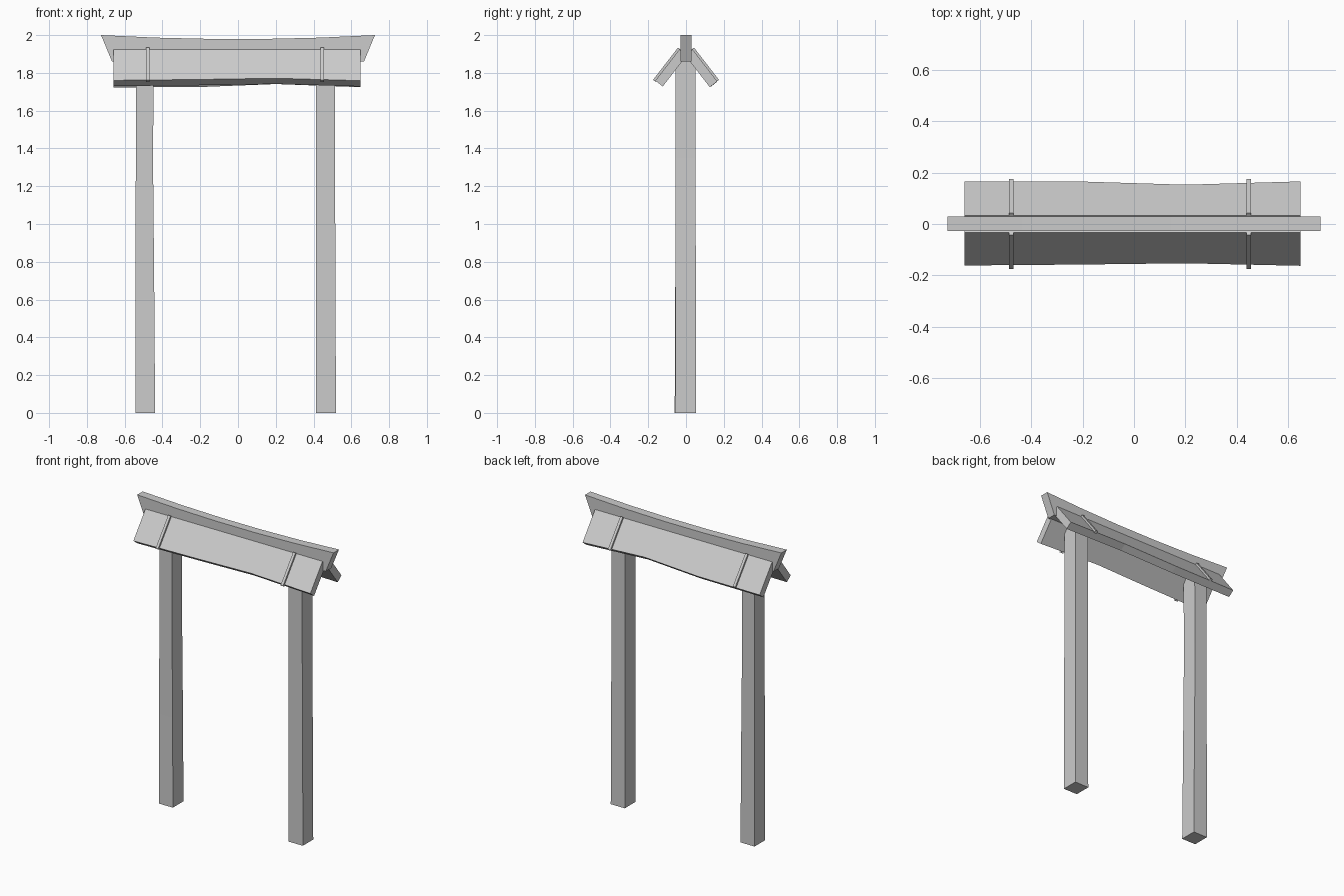
import bpy, bmesh
from mathutils import Vector

if "Cube" in bpy.data.objects:
    bpy.data.objects.remove(bpy.data.objects["Cube"])


def loft(name, sections):
    """Bridge a row of four-point sections into a closed bar."""
    bm = bmesh.new()
    rings = [[bm.verts.new(p) for p in s] for s in sections]
    for a, b in zip(rings, rings[1:]):
        for i in range(4):
            j = (i + 1) % 4
            bm.faces.new((a[i], a[j], b[j], b[i]))
    bm.faces.new(rings[0])
    bm.faces.new(rings[-1])
    bmesh.ops.recalc_face_normals(bm, faces=bm.faces)
    mesh = bpy.data.meshes.new(name)
    bm.to_mesh(mesh)
    bm.free()
    ob = bpy.data.objects.new(name, mesh)
    bpy.context.collection.objects.link(ob)
    return ob


# Posts: slightly uneven hewn timbers, rows are (z, x0, x1, y0, y1)
def post(name, rows):
    loft(name, [[(x0, y0, z), (x1, y0, z), (x1, y1, z), (x0, y1, z)]
                for z, x0, x1, y0, y1 in rows])


post("left_post", [(0, -.543, -.439, -.060, .052), (.6, -.543, -.443, -.057, .052),
                   (1.35, -.541, -.450, -.056, .051), (1.87, -.541, -.446, -.056, .051)])
post("right_post", [(0, .414, .518, -.056, .054), (.6, .414, .517, -.056, .052),
                    (1.35, .414, .513, -.056, .051), (1.87, .414, .514, -.056, .051)])

# Ridge beam: sagging top, ends raked outwards
ridge = []
for t in (-1, -.6, -.2, .2, .6, 1):
    xt, xb, zt = .725 * t, .667 * t, 1.979 + .021 * t * t
    ridge.append([(xb, -.028, 1.86), (xb, .03, 1.86), (xt, .03, zt), (xt, -.028, zt)])
loft("ridge_beam", ridge)

# Roof planks and battens on both slopes
down = Vector((0, .612, -.791))
normal = Vector((0, .791, .612))
eave_lengths = {"front": (.208, .202, .194, .210), "back": (.216, .214, .194, .215)}
for side, sy in (("front", -1), ("back", 1)):
    def at(x, along, lift):
        p = Vector((x, .034, 1.925)) + down * along + normal * lift
        return (p.x, p.y * sy, p.z)

    def strip(name, stations, low, high):
        loft(name, [[at(x, a, low), at(x, b, low), at(x, b, high), at(x, a, high)]
                    for x, a, b in stations])

    xs = (-.66, -.2, .2, .648)
    strip(side + "_roof_plank", [(x, 0, l) for x, l in zip(xs, eave_lengths[side])], -.05, 0)
    for label, x in (("left", -.477), ("right", .446)):
        strip(f"{side}_{label}_batten",
              [(x - .009, -.002, .214), (x + .009, -.002, .214)], -.006, .012)
